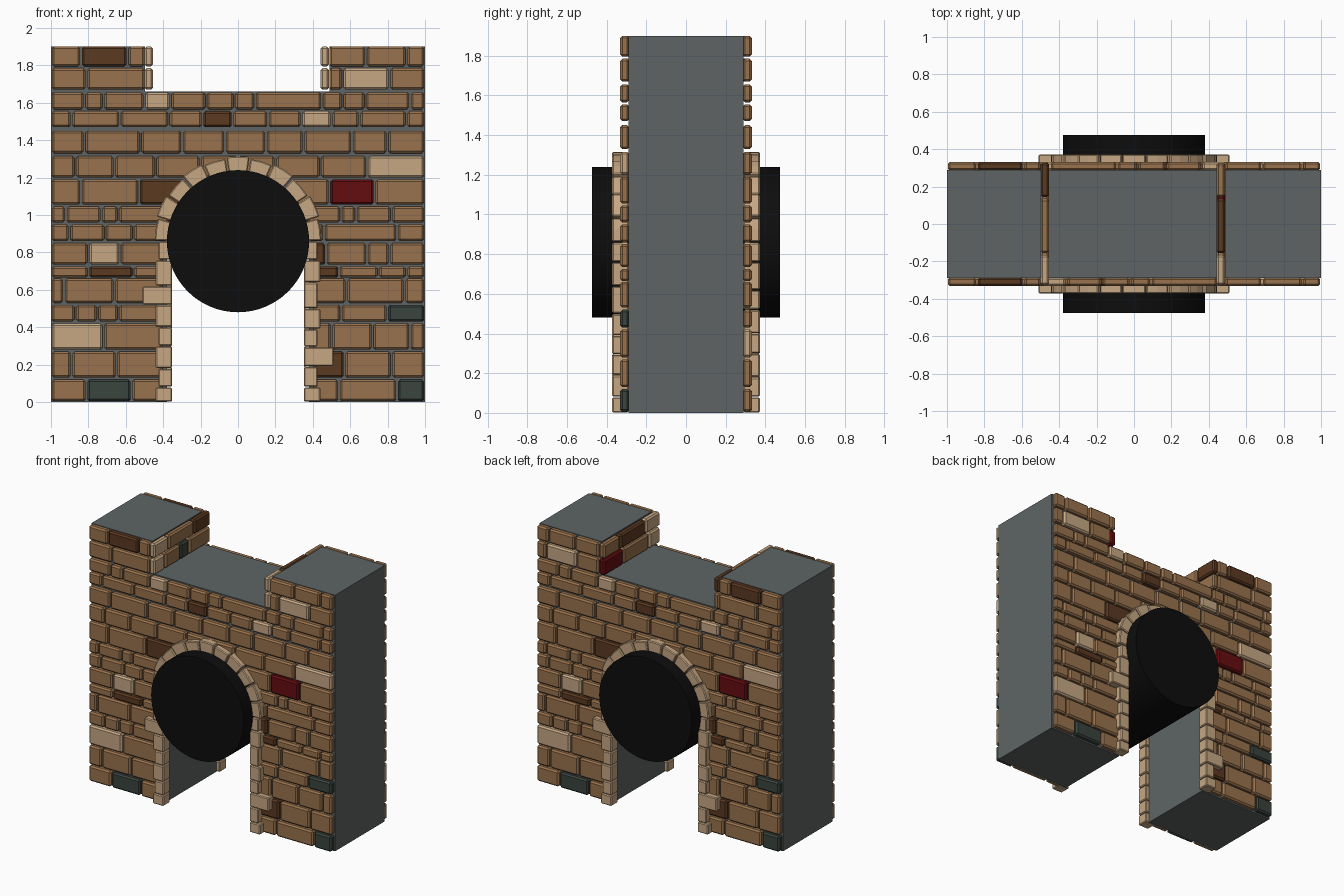
import bpy
import bmesh
from math import sin, cos, pi, sqrt

if "Cube" in bpy.data.objects:
    bpy.data.objects.remove(bpy.data.objects["Cube"], do_unlink=True)

# Materials, keyed by the letter used in the brick patterns
PALETTE = {
    "b": ("brown_brick", (0.32, 0.17, 0.075)),
    "l": ("pale_stone", (0.57, 0.39, 0.23)),
    "d": ("dark_brick", (0.105, 0.041, 0.015)),
    "r": ("red_brick", (0.13, 0.004, 0.005)),
    "s": ("slate_brick", (0.042, 0.058, 0.048)),
    "g": ("grey_mortar", (0.112, 0.127, 0.127)),
    "k": ("black_void", (0.004, 0.004, 0.004)),
}
LETTERS = list(PALETTE)
MATERIALS = []
for label, rgb in PALETTE.values():
    mat = bpy.data.materials.new(label)
    mat.use_nodes = True
    mat.diffuse_color = (*rgb, 1)
    mat.node_tree.nodes["Principled BSDF"].inputs["Base Color"].default_value = (*rgb, 1)
    MATERIALS.append(mat)

CORE_Y, BRICK_Y, TRIM_Y = 0.29, 0.332, 0.372
SPRING, RADIUS = 0.86, 0.38
GAP = 0.005


def prism(bm, outline, y0, y1, letter):
    """Extrude an outline of (x, z) points from y0 to y1."""
    front = [bm.verts.new((x, y0, z)) for x, z in outline]
    back = [bm.verts.new((x, y1, z)) for x, z in outline]
    faces = [bm.faces.new(front), bm.faces.new(back[::-1])]
    for i in range(len(front)):
        j = (i + 1) % len(front)
        faces.append(bm.faces.new((front[j], front[i], back[i], back[j])))
    for face in faces:
        face.material_index = LETTERS.index(letter)


def box(bm, x0, x1, y0, y1, z0, z1, letter):
    prism(bm, [(x0, z0), (x1, z0), (x1, z1), (x0, z1)], y0, y1, letter)


def finish(name, bm, bevel=0.0):
    bmesh.ops.recalc_face_normals(bm, faces=bm.faces)
    mesh = bpy.data.meshes.new(name)
    bm.to_mesh(mesh)
    bm.free()
    for mat in MATERIALS:
        mesh.materials.append(mat)
    obj = bpy.data.objects.new(name, mesh)
    bpy.context.collection.objects.link(obj)
    if bevel:
        mod = obj.modifiers.new("chipped_edges", "BEVEL")
        mod.width = bevel
        mod.segments = 1
    return obj


def course(bm, x0, x1, z0, z1, joints, letters, y0=-BRICK_Y, y1=-CORE_Y + 0.004):
    """One row of bricks between x0 and x1, split at the joints."""
    ends = [x0, *joints, x1]
    letters = letters or "b" * (len(joints) + 1)
    for a, b, letter in zip(ends, ends[1:], letters):
        box(bm, a + GAP, b - GAP, y0, y1, z0, z1, letter)


def turned_copy(bm):
    """Repeat the front masonry on the back, turned half way round."""
    extra = bmesh.ops.duplicate(bm, geom=bm.verts[:] + bm.edges[:] + bm.faces[:])["geom"]
    for item in extra:
        if isinstance(item, bmesh.types.BMVert):
            item.co.x, item.co.y = -item.co.x, -item.co.y


# Mortar core with arched passage and a notch between two merlons
core = [(-1, 0), (-RADIUS, 0)]
core += [(-RADIUS * cos(pi * i / 32), SPRING + RADIUS * sin(pi * i / 32)) for i in range(33)]
core += [(RADIUS, 0), (1, 0), (1, 1.9), (0.488, 1.9), (0.488, 1.66),
         (-0.498, 1.66), (-0.498, 1.9), (-1, 1.9)]
bm = bmesh.new()
prism(bm, core, -CORE_Y, CORE_Y, "g")
finish("mortar_core", bm)

# Black cylinder through the arch
bm = bmesh.new()
disc = [(RADIUS * cos(pi * i / 32), SPRING + RADIUS * sin(pi * i / 32)) for i in range(64)]
prism(bm, disc, -0.475, 0.475, "k")
void = finish("passage_void", bm)

# Courses beside the passage: bottom, top, left joints and pattern, right joints and pattern
SIDE_COURSES = [
    (0.005, 0.12, (-.81, -.57), "bsb", (.54, .85), "bbs"),
    (0.13, 0.27, (-.89, -.65), "", (.57, .82), "dbb"),
    (0.28, 0.42, (-.72,), "lb", (.5, .72, .92), ""),
    (0.43, 0.52, (-.87, -.75, -.64), "", (.55, .8), "bbs"),
    (0.53, 0.66, (-.93, -.66), "", (.58, .89), ""),
    (0.665, 0.725, (-.8, -.56), "bdb", (.54, .75, .9), "dbbb"),
    (0.735, 0.85, (-.8, -.63), "blb", (.47, .69, .81), "dbbb"),
    (0.86, 0.95, (-.9, -.71, -.56), "", (.46, .85), ""),
    (0.96, 1.045, (-.92, -.73, -.64), "", (.55, .63, .82), ""),
    (1.055, 1.19, (-.84, -.53), "bbd", (.49, .73), "brb"),
]
bm = bmesh.new()
for z0, z1, left, left_kinds, right, right_kinds in SIDE_COURSES:
    rise = max(0, (z0 + z1) / 2 - SPRING)
    inner = sqrt(RADIUS ** 2 - rise ** 2) + (0.02 if rise == 0 else 0)
    course(bm, -1, -inner, z0, z1, left, left_kinds)
    course(bm, inner, 1, z0, z1, right, right_kinds)
turned_copy(bm)
finish("side_bricks", bm, 0.011)

# Courses that run over the arch
TOP_COURSES = [
    (1.20, 1.315, (-.87, -.66, -.44, -.2, .2, .44, .69), "bbbbbbbl"),
    (1.33, 1.45, (-.82, -.52, -.3, -.07, .15, .35, .61, .8), ""),
    (1.47, 1.555, (-.89, -.63, -.37, -.19, -.03, .16, .34, .5, .65, .9), "bbbbdbblbbb"),
    (1.565, 1.655, (-.82, -.72, -.5, -.36, -.17, -.02, .09, .45, .56, .68, .92),
     "bbblbbbbbbbb"),
]
bm = bmesh.new()
for z0, z1, joints, kinds in TOP_COURSES:
    course(bm, -1, 1, z0, z1, joints, kinds)
turned_copy(bm)
finish("bricks_above_arch", bm, 0.011)

# Merlon bricks on front and back
LOW, HIGH = (1.67, 1.785), (1.795, 1.9)
bm = bmesh.new()
for y0, y1 in ((-BRICK_Y, -CORE_Y + 0.004), (CORE_Y - 0.004, BRICK_Y)):
    course(bm, -1, -0.495, *HIGH, (-.84, -.59), "bdb", y0, y1)
    course(bm, -1, -0.495, *LOW, (-.81,), "", y0, y1)
    course(bm, 0.485, 1, *HIGH, (.685, .9), "", y0, y1)
    light = (.56, .81) if y0 < 0 else (.67, .92)
    course(bm, 0.485, 1, *LOW, light, "blb", y0, y1)
finish("merlon_bricks", bm, 0.011)

# Merlon bricks facing the notch, listed from front to back
bm = bmesh.new()
for x0, x1, levels in (
    (-0.5, -0.455, ((HIGH, (-.16, .14), "lbd"), (LOW, (-.2, -.02, .08), "lbsb"))),
    (0.44, 0.487, ((HIGH, (-.16, .14), "ldb"), (LOW, (-.2, .1), "lbr"))),
):
    for (z0, z1), joints, kinds in levels:
        ends = [-BRICK_Y, *joints, BRICK_Y]
        for a, b, kind in zip(ends, ends[1:], kinds):
            box(bm, x0, x1, a + GAP, b - GAP, z0, z1, kind)
finish("notch_bricks", bm, 0.011)

# Pale jamb stones, one long stone on each side
bm = bmesh.new()
for side, heights, long_one in (
    (-1, (0, .08, .18, .3, .4, .52, .62, .76, .86), 5),
    (1, (0, .08, .19, .295, .39, .5, .64, .76, .86), 2),
):
    for i, (z0, z1) in enumerate(zip(heights, heights[1:])):
        outer = 0.51 if i == long_one else 0.425 + 0.015 * (i % 2 == 0)
        x0, x1 = sorted((side * 0.353, side * outer))
        box(bm, x0, x1, -TRIM_Y, -CORE_Y, z0 + 0.002, z1 - 0.002, "l")

# Pale arch stones
COUNT = 11
for i in range(COUNT):
    a, b = pi * i / COUNT + 0.008, pi * (i + 1) / COUNT - 0.008
    outer = 0.455 if i % 2 else 0.445
    ring = [(r * cos(t), SPRING + r * sin(t))
            for r, t in ((0.36, a), (outer, a), (outer, (a + b) / 2), (outer, b), (0.36, b))]
    prism(bm, ring, -TRIM_Y, -CORE_Y, "l")
turned_copy(bm)
finish("arch_stones", bm, 0.006)

# Smooth the round wall of the void only
bpy.context.view_layer.objects.active = void
void.select_set(True)
bpy.ops.object.shade_smooth_by_angle()
